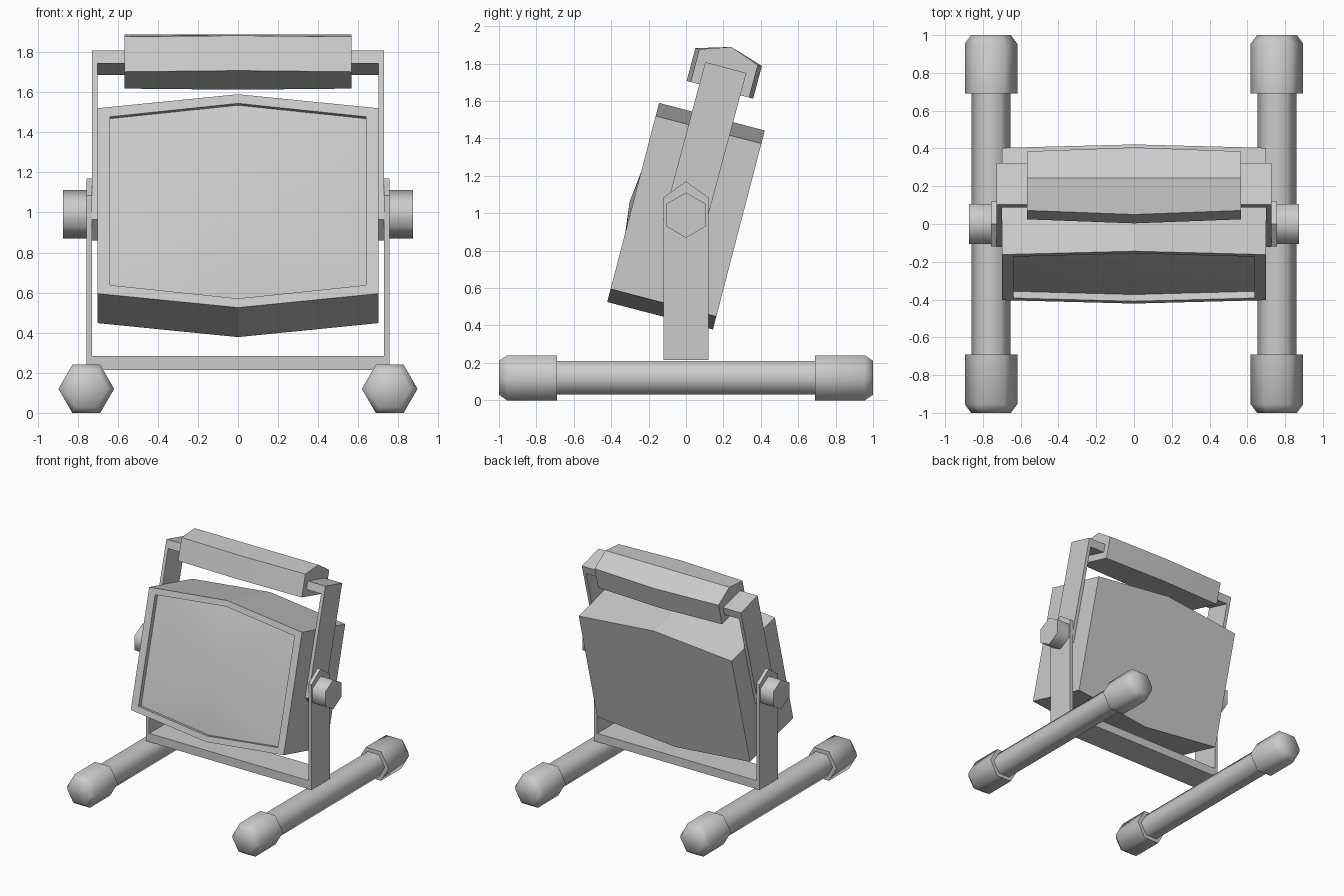
import bpy, bmesh
from math import sin, cos, pi, radians

if "Cube" in bpy.data.objects:
    bpy.data.objects.remove(bpy.data.objects["Cube"])

PIVOT = (0, 0, 0.984)
BODY_TILT, HANDLE_TILT = radians(-14.6), radians(-15)


def finish(name, bm, smooth=30, tilt=None):
    bmesh.ops.recalc_face_normals(bm, faces=bm.faces)
    mesh = bpy.data.meshes.new(name)
    bm.to_mesh(mesh)
    bm.free()
    ob = bpy.data.objects.new(name, mesh)
    bpy.context.collection.objects.link(ob)
    if tilt is not None:
        ob.location = PIVOT
        ob.rotation_euler.x = tilt
    bpy.ops.object.select_all(action='DESELECT')
    ob.select_set(True)
    bpy.context.view_layer.objects.active = ob
    bpy.ops.object.shade_smooth_by_angle(angle=radians(smooth))
    return ob


def loft(name, rings, cap_end=True, **kw):
    """Skin a row of equal point rings and cap the ends."""
    bm = bmesh.new()
    rows = [[bm.verts.new(p) for p in ring] for ring in rings]
    n = len(rows[0])
    for a, b in zip(rows, rows[1:]):
        for i in range(n):
            j = (i + 1) % n
            bm.faces.new((a[i], a[j], b[j], b[i]))
    bm.faces.new(rows[0])
    if cap_end:
        bm.faces.new(rows[-1])
    return finish(name, bm, **kw)


def along_x(profile, x):
    return [(x, y, z) for y, z in profile]


def rect(y, z0, z1):
    return [(-y, z0), (y, z0), (y, z1), (-y, z1)]


def hexagon(r, turn=0.0):
    return [(r * cos(turn + i * pi / 3), r * sin(turn + i * pi / 3)) for i in range(6)]


def tube_ring(x, y, r):
    return [(x + a, y, 0.12 + b) for a, b in hexagon(r)]


# Feet, bracket arms, knobs and handle arms, mirrored left and right
for side, s in (("left", -1), ("right", 1)):
    fx = s * 0.757
    loft(f"foot_tube_{side}", [tube_ring(fx, y, 0.104) for y in (-0.8, 0.8)], smooth=65)
    for end, e in (("front", -1), ("back", 1)):
        loft(f"foot_cap_{end}_{side}",
             [tube_ring(fx, e * y, r) for y, r in ((0.69, 0.139), (0.955, 0.139), (1.0, 0.105))],
             smooth=65)

    bracket = [(-0.12, 0.215), (0.12, 0.215), (0.12, 1.085), (0, 1.17), (-0.12, 1.085)]
    loft(f"bracket_arm_{side}", [along_x(bracket, s * x) for x in (0.729, 0.757)])

    knob = [(y, z + 0.99) for y, z in hexagon(0.121, pi / 6)]
    loft(f"tilt_knob_{side}", [along_x(knob, s * x) for x in (0.74, 0.873)], smooth=65)

    arm = [(-0.1135, 0.823), (-0.1135, -0.05), (0, -0.128), (0.1135, -0.05), (0.1135, 0.823)]
    loft(f"handle_arm_{side}", [along_x(arm, s * x) for x in (0.70, 0.728)], tilt=HANDLE_TILT)

# Bracket base and handle crossbar
loft("bracket_base", [along_x(rect(0.12, 0.215, 0.285), x) for x in (-0.73, 0.73)])
loft("handle_bar", [along_x(rect(0.1135, 0.757, 0.823), x) for x in (-0.70, 0.70)], tilt=HANDLE_TILT)


# Handle grip, slightly fuller in the middle
def grip(w):
    return [(-w, 0.70), (w, 0.70), (w, 0.881), (0, 0.937), (-w, 0.881)]


loft("handle_grip", [along_x(grip(w), x) for x, w in ((-0.567, 0.162), (0, 0.184), (0.567, 0.162))],
     tilt=HANDLE_TILT)


# Lamp housing with a recessed front
def outline(w, side, mid, y):
    return [(-w, y, -side), (0, y, -mid), (w, y, -side), (w, y, side), (0, y, mid), (-w, y, side)]


lens_edge = outline(0.638, 0.434, 0.503, -0.255)
loft("lamp_housing",
     [outline(0.70, 0.478, 0.55, 0.292), outline(0.70, 0.478, 0.55, -0.292),
      outline(0.638, 0.434, 0.503, -0.292), lens_edge],
     cap_end=False, smooth=10, tilt=BODY_TILT)

# Bulging lens
bm = bmesh.new()
bm.faces.new([bm.verts.new(p) for p in lens_edge])
centre = bmesh.ops.poke(bm, faces=bm.faces[:])["verts"][0]
centre.co = (0, -0.311, 0)
lens = finish("lens", bm, tilt=BODY_TILT)
if lens.data.polygons[0].normal.y > 0:
    lens.data.flip_normals()
